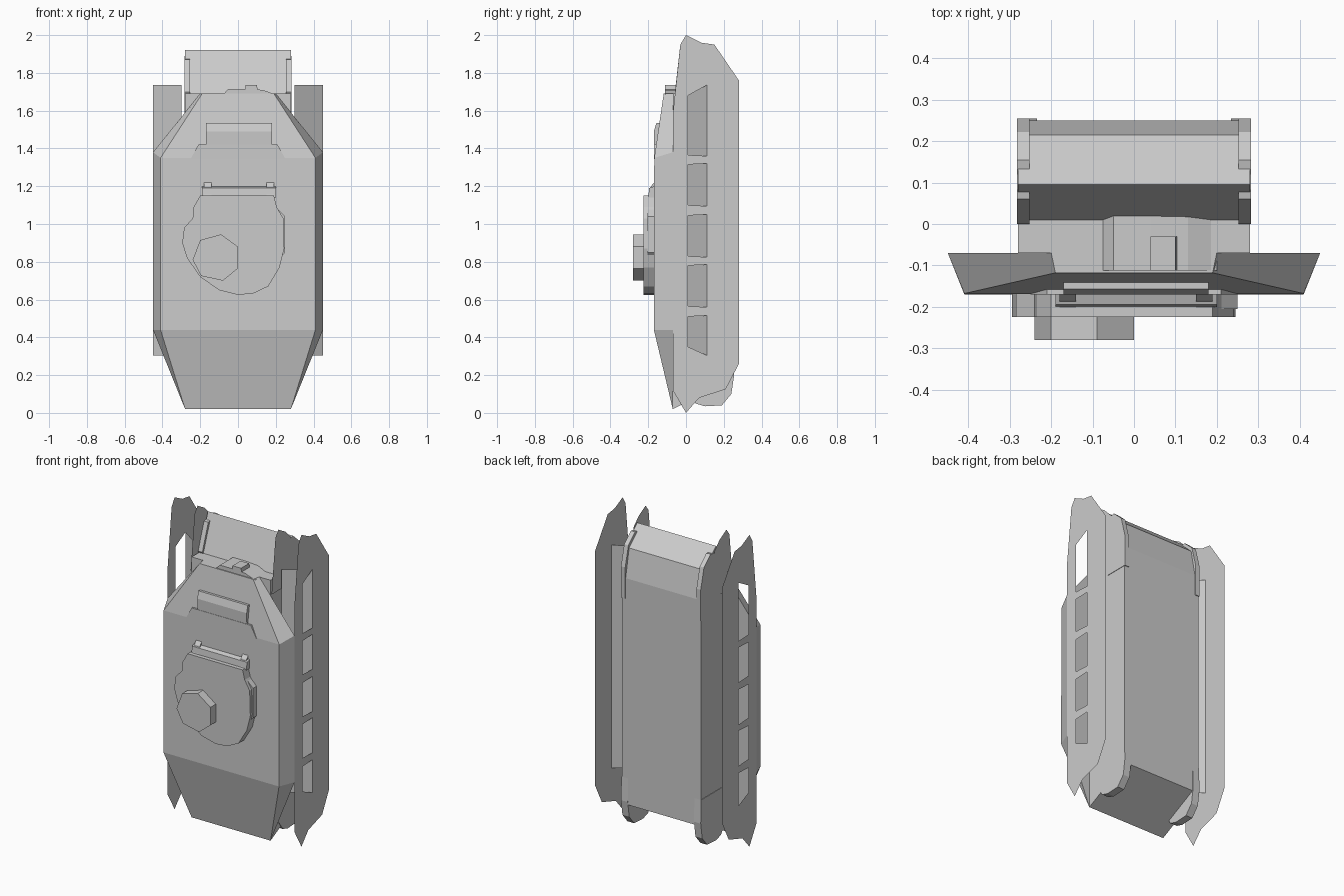
import bpy, bmesh
from mathutils import Vector

if "Cube" in bpy.data.objects:
    bpy.data.objects.remove(bpy.data.objects["Cube"])


def finish(name, bm, solid=True):
    if solid:
        bmesh.ops.recalc_face_normals(bm, faces=bm.faces[:])
    me = bpy.data.meshes.new(name)
    bm.to_mesh(me)
    bm.free()
    ob = bpy.data.objects.new(name, me)
    bpy.context.collection.objects.link(ob)
    return ob


def place(axis, p, d):
    """Profile point to 3D: axis 'x' takes (y, z), axis 'y' takes (x, z)."""
    return (d, p[0], p[1]) if axis == 'x' else (p[0], d, p[1])


def prism(name, axis, profile, a, b, scale_b=1.0):
    bm = bmesh.new()
    n = len(profile)
    cx = sum(p[0] for p in profile) / n
    cz = sum(p[1] for p in profile) / n
    end = [(cx + (p[0] - cx) * scale_b, cz + (p[1] - cz) * scale_b) for p in profile]
    va = [bm.verts.new(place(axis, p, a)) for p in profile]
    vb = [bm.verts.new(place(axis, p, b)) for p in end]
    bm.faces.new(va)
    bm.faces.new(vb)
    for i in range(n):
        j = (i + 1) % n
        bm.faces.new((va[i], va[j], vb[j], vb[i]))
    return finish(name, bm)


def sheet(name, x, loops):
    """Flat plate at constant x; later loops are holes."""
    bm = bmesh.new()
    edges = []
    for loop in loops:
        vs = [bm.verts.new((x, y, z)) for y, z in loop]
        edges += [bm.edges.new((vs[i - 1], vs[i])) for i in range(len(vs))]
    bmesh.ops.triangle_fill(bm, use_beauty=True, edges=edges,
                            normal=Vector((1 if x > 0 else -1, 0, 0)))
    bmesh.ops.dissolve_limit(bm, angle_limit=0.01, verts=bm.verts[:], edges=bm.edges[:])
    return finish(name, bm, False)


# Lower hull tub
prism("lower_hull", 'x', [(-.07, .02), (.25, .18), (.25, 1.63), (.215, 1.81),
                          (.095, 1.92), (.01, 1.69), (-.07, 1.69)], -.28, .28)

# Upper hull: rim ring at the back, sloping plates in front
bm = bmesh.new()
rim = [(.28, .02), (.45, .44), (.45, 1.38), (.2, 1.69)]
face = [(.41, -.17, .44), (.41, -.168, 1.35), (.19, -.118, 1.69)]
R = {s: [bm.verts.new((s * x, -.07, z)) for x, z in rim] for s in (1, -1)}
F = {s: [bm.verts.new((s * x, y, z)) for x, y, z in face] for s in (1, -1)}
for s in (1, -1):
    r, f = R[s], F[s]
    bm.faces.new((r[0], r[1], f[0]))
    bm.faces.new((r[1], r[2], f[1], f[0]))
    bm.faces.new((r[2], r[3], f[2], f[1]))
a, b = F[1], F[-1]
bm.faces.new((R[1][0], a[0], b[0], R[-1][0]))
bm.faces.new((a[0], a[1], b[1], b[0]))
bm.faces.new((a[1], a[2], b[2], b[1]))
bm.faces.new((R[1][3], a[2], b[2], R[-1][3]))
bm.faces.new(R[1] + R[-1][::-1])
finish("upper_hull", bm)

# Deck step, engine hatch and tail ridge
prism("deck_step", 'y', [(-.25, 1.345), (.25, 1.345), (.21, 1.42), (-.21, 1.42)], -.13, -.17)
prism("engine_hatch", 'x', [(-.12, 1.42), (-.168, 1.42), (-.17, 1.49),
                            (-.157, 1.535), (-.12, 1.535)], -.17, .18)
prism("tail_ridge", 'y', [(-.08, 1.685), (.2, 1.685), (.13, 1.71),
                          (.04, 1.715), (-.05, 1.715)], -.112, .02)
prism("tail_block", 'y', [(.04, 1.70), (.105, 1.70), (.1, 1.735), (.04, 1.735)], -.112, -.03)

# Side parts, both sides
skirt = [(0, 2), (.08, 1.96), (.15, 1.95), (.28, 1.76), (.28, .26), (.21, .125),
         (.07, .08), (0, 0), (-.07, .12), (-.07, 1.58), (-.03, 1.95)]
windows = [[(.01, .35), (.11, .305), (.11, .515), (.01, .51)]]
windows += [[(.01, z), (.11, z - .005), (.11, z + .22), (.01, z + .215)]
            for z in (.565, .83, 1.1)]
windows.append([(.01, 1.365), (.11, 1.36), (.11, 1.735), (.01, 1.68)])
inner = [(0, 1.99), (.07, 1.95), (.12, 1.9), (.12, 1.6), (-.07, 1.6), (-.03, 1.95)]
for side, s in (("right", 1), ("left", -1)):
    sheet("skirt_" + side, s * .45, [skirt] + windows)
    sheet("inner_plate_" + side, s * .287, [inner])
    # Slanted panel behind the windows
    bm = bmesh.new()
    bm.faces.new([bm.verts.new(v) for v in (
        (s * .3, .01, .305), (s * .45, .11, .305), (s * .45, .11, 1.735), (s * .3, .01, 1.735))])
    finish("slanted_panel_" + side, bm, False)
    # Track ends wrapping the tub
    prism("upper_track_end_" + side, 'x',
          [(.255, 1.5), (.255, 1.7), (.222, 1.83), (.155, 1.89), (.06, 1.87),
           (0, 1.7), (.1, 1.5)], s * .253, s * .283)
    prism("lower_track_end_" + side, 'x',
          [(0, .12), (.05, .05), (.1, .035), (.19, .04), (.24, .1), (.255, .2),
           (.25, .35), (0, .35)], s * .235, s * .283)

# Turret with rear rack and hatch
prism("turret", 'y', [(-.2, 1.15), (.19, 1.15), (.205, 1.09), (.24, 1.03), (.245, .87),
                      (.22, .77), (.16, .67), (.08, .632), (0, .625), (-.1, .65),
                      (-.2, .72), (-.27, .82), (-.295, .9), (-.285, .98),
                      (-.24, 1.03), (-.235, 1.09)], -.165, -.225)
prism("turret_cheek", 'y', [(.19, 1.1), (.25, 1.04), (.25, .85), (.2, .8)], -.165, -.205)
prism("turret_rack", 'x', [(-.165, 1.14), (-.2, 1.14), (-.195, 1.19), (-.165, 1.2)], -.19, .2)
for side, x in (("left", -.16), ("right", .17)):
    prism("rack_post_" + side, 'x', [(-.165, 1.15), (-.2, 1.15), (-.185, 1.2), (-.165, 1.225)],
          x - .02, x + .02)
prism("turret_hatch", 'y', [(-.24, .81), (-.2, .915), (-.09, .945), (0, .88), (0, .765),
                            (-.08, .7), (-.195, .725)], -.22, -.28)
